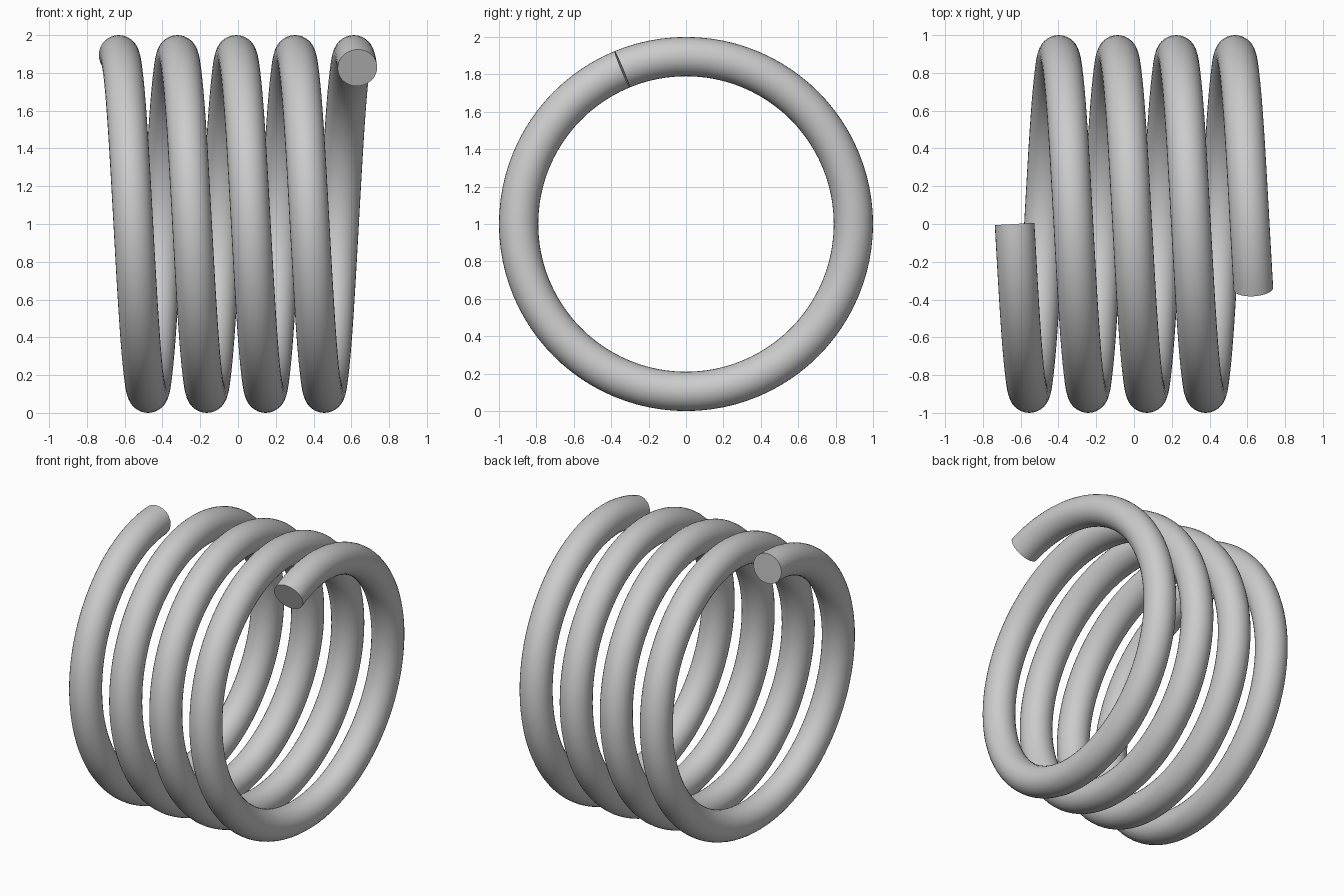
import bpy
import bmesh
import math
from mathutils import Vector

# Remove the default cube
cube = bpy.data.objects.get("Cube")
if cube:
    bpy.data.objects.remove(cube, do_unlink=True)

COIL_RADIUS = 0.895    # axis of the coil to the centre of the wire
WIRE_RADIUS = 0.105
HALF_LENGTH = 0.632    # centre of the wire at either end
TURNS = 4 + 1 / 16
STEPS_PER_TURN = 96
SIDES = 32


def make_material(name, colour):
    mat = bpy.data.materials.new(name)
    mat.use_nodes = True
    mat.diffuse_color = colour
    mat.node_tree.nodes["Principled BSDF"].inputs["Base Color"].default_value = colour
    return mat


def wire_ring(bm, fraction):
    """Circle of vertices square to the helix, at a fraction of its length."""
    angle = fraction * TURNS * math.tau
    radial = Vector((0, -math.sin(angle), math.cos(angle)))
    rise = 2 * HALF_LENGTH / (TURNS * math.tau)
    tangent = Vector((rise, -COIL_RADIUS * math.cos(angle),
                      -COIL_RADIUS * math.sin(angle))).normalized()
    side = tangent.cross(radial)
    centre = radial * COIL_RADIUS + Vector((HALF_LENGTH * (2 * fraction - 1), 0, 1))
    ring = []
    for i in range(SIDES):
        a = math.tau * i / SIDES
        offset = radial * math.cos(a) + side * math.sin(a)
        ring.append(bm.verts.new(centre + offset * WIRE_RADIUS))
    return ring


# Coil: rings bridged along the helix, closed by flat ends
bm = bmesh.new()
steps = round(TURNS * STEPS_PER_TURN)
rings = [wire_ring(bm, k / steps) for k in range(steps + 1)]
for r0, r1 in zip(rings, rings[1:]):
    for i in range(SIDES):
        j = (i + 1) % SIDES
        bm.faces.new((r0[i], r0[j], r1[j], r1[i]))
bm.faces.new(rings[0])
bm.faces.new(rings[-1])
bmesh.ops.recalc_face_normals(bm, faces=bm.faces)

mesh = bpy.data.meshes.new("coil_spring")
bm.to_mesh(mesh)
bm.free()
mesh.materials.append(make_material("steel grey", (0.6, 0.6, 0.6, 1)))
spring = bpy.data.objects.new("coil_spring", mesh)
bpy.context.collection.objects.link(spring)

# Smooth wire with crisp end edges
bpy.ops.object.select_all(action="DESELECT")
spring.select_set(True)
bpy.context.view_layer.objects.active = spring
bpy.ops.object.shade_smooth_by_angle(angle=math.radians(40))
